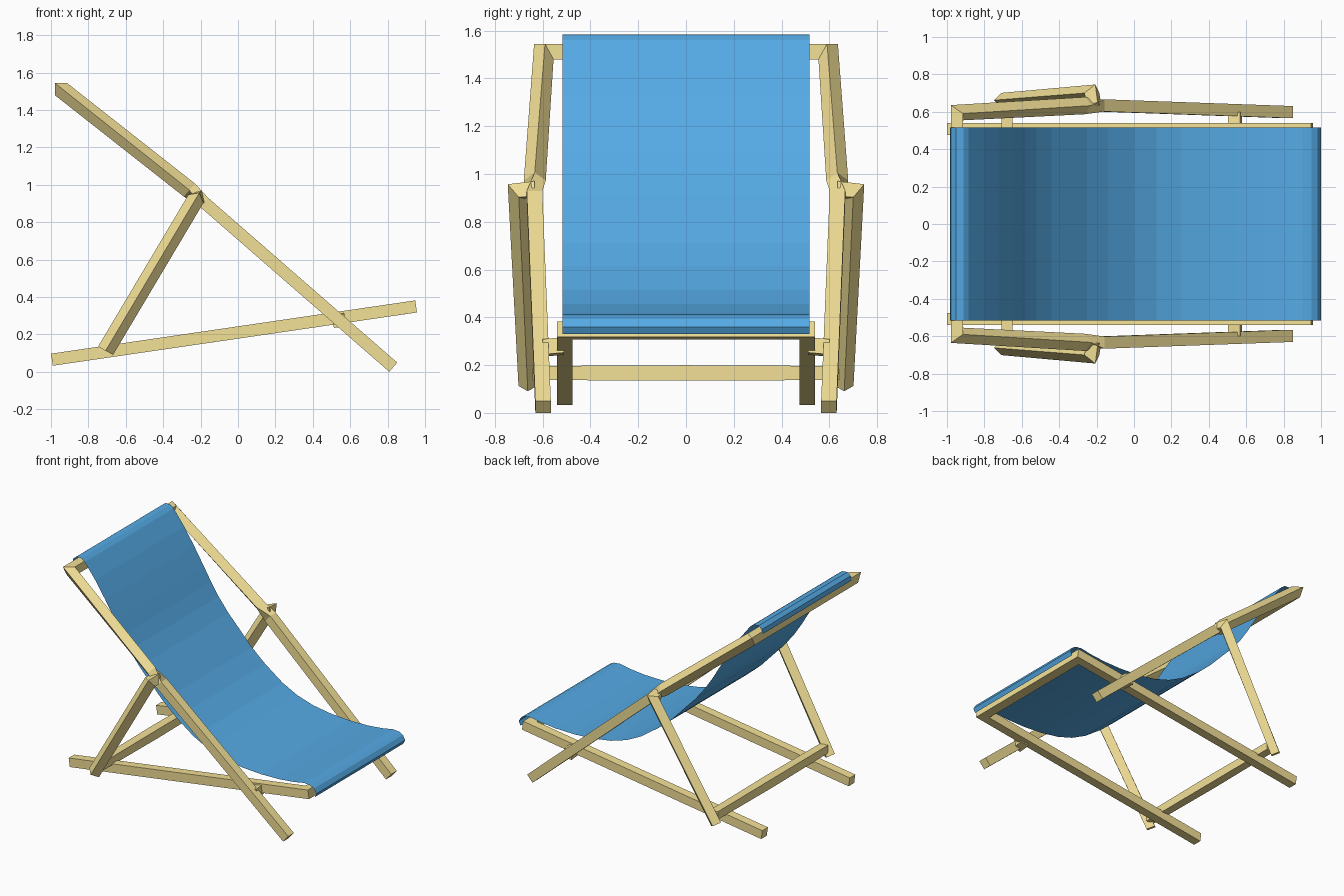
import bpy
import bmesh
from mathutils import Vector

if "Cube" in bpy.data.objects:
    bpy.data.objects.remove(bpy.data.objects["Cube"])

R = 0.0325  # half thickness of the timber


def material(name, color):
    m = bpy.data.materials.new(name)
    m.diffuse_color = color
    m.use_nodes = True
    m.node_tree.nodes["Principled BSDF"].inputs["Base Color"].default_value = m.diffuse_color
    return m


wood = material("pale_wood", (0.90, 0.75, 0.31, 1))
cloth = material("blue_cloth", (0.09, 0.40, 0.78, 1))


def add_object(name, bm, mat):
    bmesh.ops.recalc_face_normals(bm, faces=bm.faces)
    me = bpy.data.meshes.new(name)
    bm.to_mesh(me)
    bm.free()
    me.materials.append(mat)
    ob = bpy.data.objects.new(name, me)
    bpy.context.collection.objects.link(ob)
    return ob


def timber(name, rings, cap_start=True):
    """Loft a four-sided bar through rings (centre, u, v), mirrored across y = 0."""
    bm = bmesh.new()
    loops = []
    for c, u, v in rings:
        c, u, v = Vector(c), Vector(u) * R, Vector(v) * R
        loops.append([bm.verts.new(c + u * a + v * b)
                      for a, b in ((-1, -1), (1, -1), (1, 1), (-1, 1))])
    for p, q in zip(loops, loops[1:]):
        for i in range(4):
            j = (i + 1) % 4
            bm.faces.new((p[i], p[j], q[j], q[i]))
    if cap_start:
        bm.faces.new(loops[0])
    bm.faces.new(loops[-1])
    ob = add_object(name, bm, wood)
    mod = ob.modifiers.new("mirror", 'MIRROR')
    mod.use_axis = (False, True, False)
    return ob


def diamond(c, a, b):
    """Ring turned 45 degrees, with its corners along a and b."""
    return c, (a - b) * 0.707, (a + b) * 0.707


X, Y, Z = Vector((1, 0, 0)), Vector((0, 1, 0)), Vector((0, 0, 1))

# Back frame: top crossbar, mitred corner, twist at the pivot, foot
leg_n = Vector((0.653, 0, 0.757))
timber("back_frame", [
    ((-0.947, 0, 1.512), X, Z),
    ((-0.947, 0.595, 1.512), (1, -0.7, 0), (0, 0.55, 1)),
    diamond((-0.26, 0.633, 0.972), leg_n, Y),
    ((-0.18, 0.634, 0.905), leg_n, Y),
    ((0.83, 0.598, 0.025), leg_n, Y),
], cap_start=False)

# Seat frame: front crossbar and the two low rails
rail_d, rail_n = Vector((0.99, 0, 0.145)), Vector((-0.145, 0, 0.99))
timber("seat_frame", [
    ((0.92, 0, 0.345), rail_d, rail_n),
    ((0.92, 0.508, 0.345), rail_d + Y, rail_n),
    ((-0.995, 0.508, 0.065), Y, rail_n),
], cap_start=False)

# Prop legs with a short stub into the back frame
prop_d, prop_n = Vector((0.49, 0, 0.87)), Vector((0.87, 0, -0.49))
timber("prop_leg", [
    diamond((-0.708, 0.662, 0.113), prop_n, Y * 0.85),
    diamond((-0.225, 0.70, 0.925), prop_n, Y + prop_d * 0.8),
    diamond((-0.215, 0.635, 0.93), prop_n, prop_d),
])

# Rear crossbar joining the prop legs
timber("rear_crossbar", [
    ((-0.678, 0, 0.167), X, Z),
    ((-0.678, 0.64, 0.167), X * 0.9, Z * 0.9),
], cap_start=False)

# Pivot pegs between rails and back frame
timber("pivot_peg", [
    ((0.54, 0.51, 0.28), rail_d, rail_n),
    ((0.54, 0.60, 0.272), rail_d, rail_n),
])

# Cloth sling: thin sheet wrapped over both crossbars
profile = [
    (-0.985, 1.53), (-0.978, 1.562), (-0.952, 1.583), (-0.912, 1.58),
    (-0.885, 1.56), (-0.80, 1.45), (-0.72, 1.33), (-0.64, 1.20), (-0.58, 1.10),
    (-0.52, 1.01), (-0.44, 0.91), (-0.34, 0.805), (-0.25, 0.71), (-0.14, 0.615),
    (0, 0.515), (0.12, 0.455), (0.25, 0.415), (0.40, 0.392), (0.55, 0.383),
    (0.70, 0.386), (0.82, 0.398), (0.90, 0.413), (0.95, 0.408), (0.98, 0.392),
    (1.0, 0.36), (0.985, 0.33),
]
bm = bmesh.new()
rows = [[bm.verts.new((x, s * 0.517, z)) for s in (-1, 1)] for x, z in profile]
for a, b in zip(rows, rows[1:]):
    bm.faces.new((a[0], b[0], b[1], a[1]))
add_object("cloth_sling", bm, cloth)
